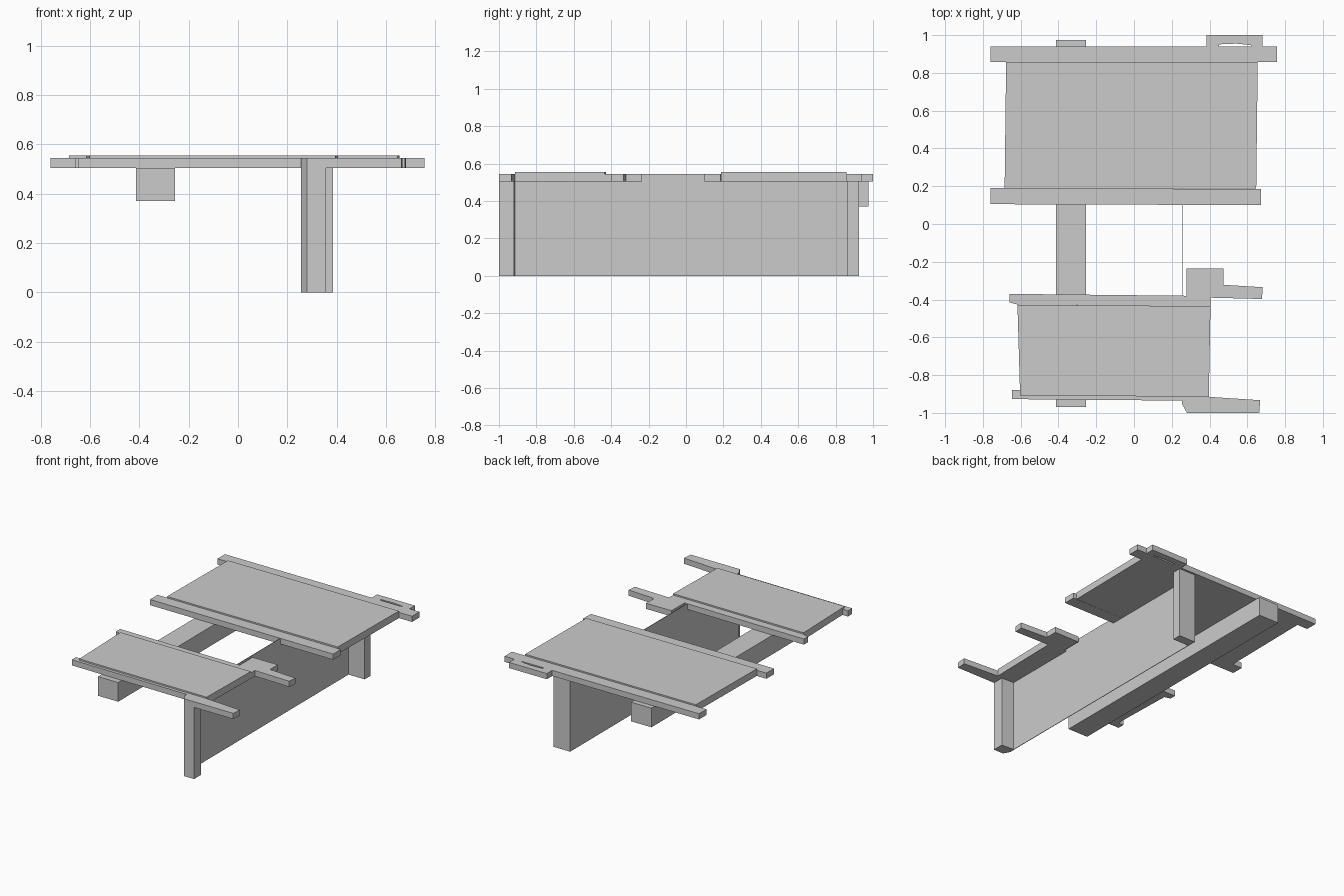
import bpy, bmesh


def prism(name, outline, z0, z1):
    """Extrude a top-view outline from z0 up to z1."""
    bm = bmesh.new()
    face = bm.faces.new([bm.verts.new((x, y, z0)) for x, y in outline])
    ext = bmesh.ops.extrude_face_region(bm, geom=[face])
    for v in ext["geom"]:
        if isinstance(v, bmesh.types.BMVert):
            v.co.z = z1
    bmesh.ops.recalc_face_normals(bm, faces=bm.faces)
    mesh = bpy.data.meshes.new(name)
    bm.to_mesh(mesh)
    bm.free()
    obj = bpy.data.objects.new(name, mesh)
    bpy.context.collection.objects.link(obj)
    return obj


def box(name, x0, x1, y0, y1, z0, z1):
    return prism(name, [(x0, y0), (x1, y0), (x1, y1), (x0, y1)], z0, z1)


LOW, RAIL, TOP = 0.505, 0.545, 0.555

# Slightly raised roof panels
prism("large_panel", [(-0.685, 0.187), (0.647, 0.187), (0.655, 0.857), (-0.677, 0.857)], LOW, TOP)
prism("small_panel", [(-0.603, -0.907), (0.396, -0.915), (0.405, -0.435), (-0.617, -0.428)], LOW, TOP)

# Rails of the large panel
prism("large_front_rail", [(-0.76, 0.105), (0.672, 0.1), (0.672, 0.185), (-0.76, 0.19)], LOW, RAIL)
box("large_back_rail", -0.76, 0.757, 0.857, 0.94, LOW, RAIL)

# Bracket behind the back rail, with a shallow arched slot
prism("back_bracket", [(0.385, 0.938), (0.45, 0.938), (0.45, 0.951), (0.54, 0.955),
                       (0.62, 0.947), (0.625, 0.938), (0.68, 0.938), (0.68, 1.0),
                       (0.385, 1.0)], LOW, RAIL)

# Rails of the small panel, stepped at the right end
prism("small_back_rail", [(-0.66, -0.415), (-0.61, -0.428), (0.405, -0.435), (0.405, -0.39),
                          (0.677, -0.397), (0.682, -0.335), (0.475, -0.322),
                          (0.475, -0.235), (0.278, -0.235), (0.278, -0.38),
                          (-0.66, -0.37)], LOW, RAIL)
prism("small_front_rail", [(-0.647, -0.927), (0.255, -0.935), (0.255, -0.955), (0.28, -1.0),
                           (0.663, -1.0), (0.668, -0.933), (0.396, -0.915),
                           (-0.603, -0.907), (-0.605, -0.88), (-0.647, -0.88)], LOW, RAIL)

# Long beam under both panels
box("beam", -0.413, -0.255, -0.97, 0.975, 0.37, LOW)

# Thin wall between two posts
box("wall", 0.256, 0.26, -0.92, 0.862, 0, RAIL)
prism("front_post", [(0.255, -0.955), (0.28, -1.0), (0.357, -1.0), (0.357, -0.92),
                     (0.255, -0.915)], 0, LOW)
box("back_post", 0.256, 0.386, 0.86, 0.925, 0, LOW)
